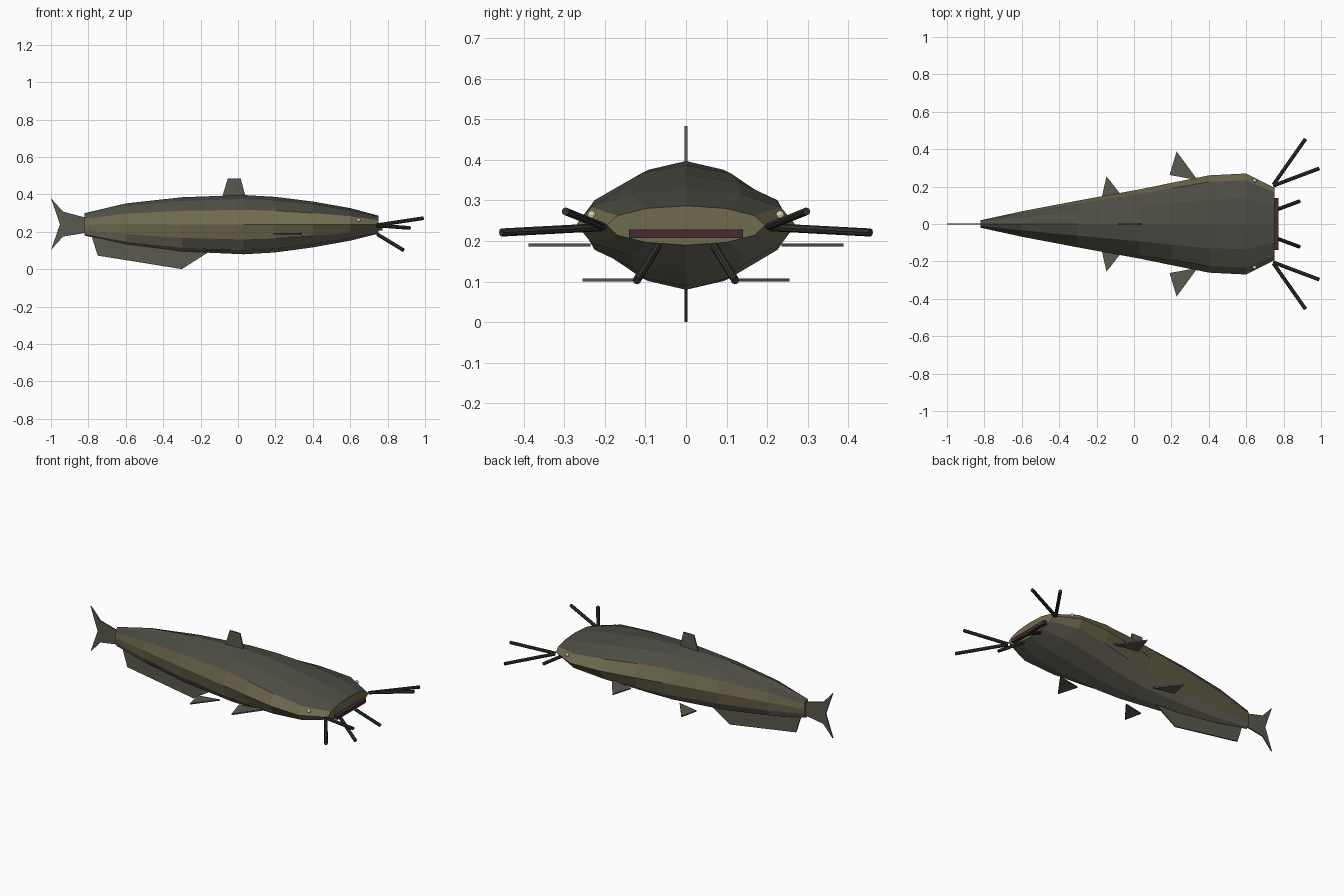
import bpy, bmesh, math
from mathutils import Vector

if "Cube" in bpy.data.objects:
    bpy.data.objects.remove(bpy.data.objects["Cube"])


def mat(name, c):
    m = bpy.data.materials.new(name)
    m.diffuse_color = (*c, 1)
    m.use_nodes = True
    m.node_tree.nodes["Principled BSDF"].inputs["Base Color"].default_value = m.diffuse_color
    return m


BACK = mat("back_grey", (0.075, 0.075, 0.06))
SIDE = mat("side_olive", (0.16, 0.145, 0.08))
BELLY = mat("belly_grey", (0.2, 0.185, 0.145))
FIN = mat("fin_grey", (0.1, 0.1, 0.075))
BARB = mat("barbel_dark", (0.03, 0.035, 0.027))
MOUTH = mat("mouth_maroon", (0.06, 0.025, 0.03))
EYE = mat("eye_pale", (0.65, 0.6, 0.45))


def finish(name, bm, *mats):
    bmesh.ops.recalc_face_normals(bm, faces=bm.faces)
    me = bpy.data.meshes.new(name)
    bm.to_mesh(me)
    bm.free()
    for m in mats:
        me.materials.append(m)
    ob = bpy.data.objects.new(name, me)
    bpy.context.collection.objects.link(ob)
    return ob


def plate(name, pts, axis, at=0.0, t=0.008):
    """Thin fin: outline in xz (axis 'y') or xy (axis 'z'), extruded by t."""
    bm = bmesh.new()
    off = Vector((0, t, 0)) if axis == 'y' else Vector((0, 0, t))
    co = [Vector((a, at, b)) if axis == 'y' else Vector((a, b, at)) for a, b in pts]
    f = bm.faces.new([bm.verts.new(c - off / 2) for c in co])
    r = bmesh.ops.extrude_face_region(bm, geom=[f])
    bmesh.ops.translate(bm, vec=off, verts=[v for v in r['geom'] if isinstance(v, bmesh.types.BMVert)])
    return finish(name, bm, FIN)


def barbel(name, a, b, r=0.01):
    a, b = Vector(a), Vector(b)
    bm = bmesh.new()
    bmesh.ops.create_cone(bm, cap_ends=True, segments=8, radius1=r, radius2=r, depth=(b - a).length)
    rot = (b - a).to_track_quat('Z', 'Y').to_matrix().to_4x4()
    bm.transform(rot)
    bmesh.ops.translate(bm, vec=(a + b) / 2, verts=bm.verts)
    return finish(name, bm, BARB)


# Body: twelve-sided rings of (x, half width, bottom z, top z)
rings = [(-0.82, 0.02, 0.18, 0.30), (-0.6, 0.068, 0.133, 0.352), (-0.3, 0.125, 0.095, 0.385),
         (0.03, 0.185, 0.08, 0.397), (0.2, 0.22, 0.09, 0.387), (0.4, 0.26, 0.117, 0.362),
         (0.6, 0.27, 0.153, 0.327), (0.75, 0.195, 0.19, 0.287)]
bm = bmesh.new()
loops = []
for x, w, lo, hi in rings:
    loops.append([bm.verts.new((x, w * math.cos(i * math.pi / 6),
                                (lo + hi) / 2 + (hi - lo) / 2 * math.sin(i * math.pi / 6)))
                  for i in range(12)])
for a, b in zip(loops, loops[1:]):
    for i in range(12):
        j = (i + 1) % 12
        f = bm.faces.new((a[i], a[j], b[j], b[i]))
        f.material_index = 0 if 1 <= i <= 4 else 2 if 7 <= i <= 10 else 1
for cap in (loops[0], loops[-1]):
    bm.faces.new(cap).material_index = 1
finish("body", bm, BACK, SIDE, BELLY)

# Fins on the centre line
plate("tail_fin", [(-1, 0.38), (-0.935, 0.308), (-0.81, 0.275), (-0.81, 0.195),
                   (-0.935, 0.175), (-1, 0.103), (-0.952, 0.24)], 'y')
plate("dorsal_fin", [(-0.09, 0.37), (-0.055, 0.484), (0.015, 0.484), (0.045, 0.37)], 'y')
plate("anal_fin", [(-0.79, 0.2), (-0.75, 0.073), (-0.3, 0.001), (-0.16, 0.09), (-0.3, 0.13)], 'y')

# Mouth
bm = bmesh.new()
bmesh.ops.create_cube(bm, size=1)
bmesh.ops.scale(bm, vec=(0.03, 0.28, 0.021), verts=bm.verts)
bmesh.ops.translate(bm, vec=(0.758, 0, 0.218), verts=bm.verts)
finish("mouth", bm, MOUTH)

# Paired fins, eyes and barbels
for side, s in (("left", 1), ("right", -1)):
    plate(side + "_pectoral_fin", [(0.19, s * 0.262), (0.228, s * 0.388), (0.34, s * 0.235)], 'z', 0.19)
    plate(side + "_pelvic_fin", [(-0.172, s * 0.145), (-0.147, s * 0.255), (-0.04, s * 0.118)], 'z', 0.104)
    bm = bmesh.new()
    bmesh.ops.create_uvsphere(bm, u_segments=10, v_segments=6, radius=0.011)
    bmesh.ops.translate(bm, vec=(0.645, s * 0.232, 0.264), verts=bm.verts)
    finish(side + "_eye", bm, EYE)
    barbel(side + "_long_barbel", (0.745, s * 0.205, 0.236), (0.99, s * 0.297, 0.273))
    barbel(side + "_wide_barbel", (0.745, s * 0.21, 0.234), (0.917, s * 0.455, 0.221))
    barbel(side + "_chin_barbel", (0.745, s * 0.07, 0.187), (0.885, s * 0.122, 0.102))
